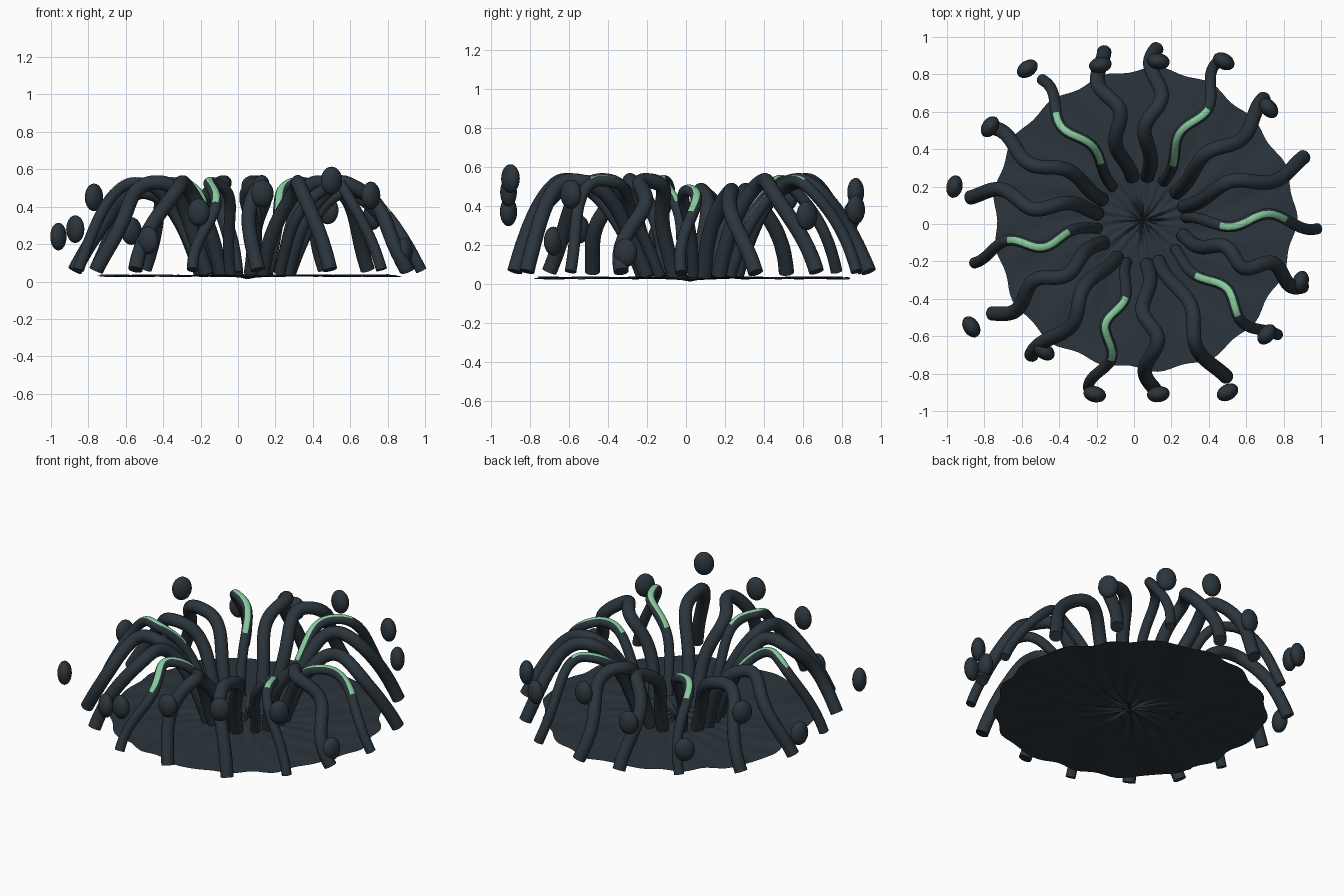
import bpy, bmesh, math
from mathutils import Vector

if "Cube" in bpy.data.objects:
    bpy.data.objects.remove(bpy.data.objects["Cube"])

CENTRE = Vector((.04, .02, 0))


def material(name, rgb):
    m = bpy.data.materials.new(name)
    m.diffuse_color = (*rgb, 1)
    m.use_nodes = True
    m.node_tree.nodes["Principled BSDF"].inputs["Base Color"].default_value = m.diffuse_color
    return m


SLATE = material("dark_slate", (0.024, 0.036, 0.046))
GREEN = material("mint_green", (0.24, 0.60, 0.34))


def finish(name, bm, mats):
    me = bpy.data.meshes.new(name)
    bm.to_mesh(me)
    bm.free()
    for m in mats:
        me.materials.append(m)
    ob = bpy.data.objects.new(name, me)
    bpy.context.collection.objects.link(ob)
    bpy.ops.object.select_all(action='DESELECT')
    bpy.context.view_layer.objects.active = ob
    ob.select_set(True)
    bpy.ops.object.shade_smooth_by_angle(angle=math.radians(40))
    return ob


def arch(f, top):
    """Height share along an arm: steep rise to the top, then a droop."""
    if f < top:
        return .08 + .92 * (1 - (1 - f / top) ** 2.2)
    return 1 - .88 * ((f - top) / (1 - top)) ** 1.8


def arm(name, angle, crest, period, shift, tip, thick, peak, top, stripe, n=64, sides=16):
    out = Vector((math.cos(angle), math.sin(angle), 0))
    across = Vector((-out.y, out.x, 0))
    path, reach = [], []
    for i in range(n):
        f = (i / (n - 1)) ** 1.2
        r = .24 + (tip - .24) * f
        sway = shift * f + .04 * min(1, r / .6) * math.cos(math.tau * (r - crest) / period)
        path.append(CENTRE + out * r + across * sway + Vector((0, 0, peak * arch(f, top))))
        reach.append(r)
    bm = bmesh.new()
    rings = []
    for i, p in enumerate(path):
        t = (path[min(i + 1, n - 1)] - path[max(i - 1, 0)]).normalized()
        side = Vector((t.y, -t.x, 0)).normalized()
        up = side.cross(t)
        rings.append([bm.verts.new(p + thick * (side * math.cos(a) + up * math.sin(a)))
                      for a in (math.tau * (k + .5) / sides for k in range(sides))])
    for i in range(n - 1):
        for k in range(sides):
            j = (k + 1) % sides
            f = bm.faces.new((rings[i][k], rings[i][j], rings[i + 1][j], rings[i + 1][k]))
            # narrow stripe along the crest of the arm
            if stripe and stripe[0] < reach[i] < stripe[1] and abs((k + 1) / sides - .25) < .1:
                f.material_index = 1
    bm.faces.new(rings[0])
    bm.faces.new(rings[-1])
    bmesh.ops.recalc_face_normals(bm, faces=bm.faces)
    finish(name, bm, (SLATE, GREEN))


# Wavy arms, evenly fanned: sway crest, sway period, sideways shift, tip reach
ARMS = [(.68, .45, -.01, .94), (.50, .48, -.03, .93), (.47, .45, 0, .92), (.49, .41, -.02, .95),
        (.48, .37, -.01, .92), (.77, .36, -.02, .92), (.66, .42, 0, .92), (.67, .44, .03, .94),
        (.97, .40, .02, .92), (.53, .39, .02, .92), (.48, .35, .02, .94), (.67, .45, 0, .93),
        (.75, .34, .01, .94), (.64, .34, -.02, .90), (.50, .50, 0, .95), (.57, .40, 0, .95),
        (.46, .28, 0, .93)]
# Striped arms and the reach covered by each stripe
STRIPES = {0: (.43, .75), 3: (.35, .67), 6: (.39, .71), 9: (.41, .70), 12: (.43, .74), 15: (.42, .71)}
for i, (crest, period, shift, tip) in enumerate(ARMS):
    stripe = STRIPES.get(i)
    top = .62 if i in (13, 14, 15) else .54 if i in (3, 5, 6, 7, 9) else .47
    arm(f"arm_{i + 1}", math.tau * i / len(ARMS), crest, period, shift, tip,
        .030 if stripe else .039, .48 if i in (0, 1, 7, 8) else .53, top, stripe)

# Floating oval beads, broad side facing outward
BEADS = [(-.57, .83, .27), (-.18, .85, .35), (.13, .87, .47), (.48, .87, .38), (.72, .62, .35),
         (-.77, .52, .45), (-.96, .20, .24), (-.87, -.55, .28), (-.48, -.68, .22), (-.21, -.91, .37),
         (.13, -.91, .47), (.50, -.90, .54), (.71, -.59, .46), (.89, -.31, .16)]
for i, pos in enumerate(BEADS):
    bm = bmesh.new()
    bmesh.ops.create_uvsphere(bm, u_segments=20, v_segments=12, radius=1)
    bmesh.ops.scale(bm, vec=(.043, .061, .074), verts=bm.verts)
    ob = finish(f"bead_{i + 1}", bm, (SLATE,))
    ob.location = pos
    ob.rotation_euler.z = math.atan2(pos[1], pos[0])

# Thin base sheet with a scalloped rim and radial wrinkles
bm = bmesh.new()
SEG, RINGS = 136, 18
hub = bm.verts.new((.05, .02, .012))
rows = []
for j in range(1, RINGS + 1):
    f = j / RINGS
    row = []
    for k in range(SEG):
        a = math.tau * k / SEG
        r = f * (.803 + f ** 4 * .012 * (math.cos(17 * a) + math.sin(5 * a + 1)))
        z = .031 + .005 * f * math.sin(9 * a + 5 * f) + .003 * math.sin(23 * a - 9 * f)
        z += .012 * math.exp(-f * 7) * math.sin(13 * a + 2 * math.sin(3 * a))
        row.append(bm.verts.new((.05 + r * math.cos(a), .02 + r * math.sin(a), z)))
    rows.append(row)
for k in range(SEG):
    n = (k + 1) % SEG
    bm.faces.new((hub, rows[0][k], rows[0][n]))
    for a, b in zip(rows, rows[1:]):
        bm.faces.new((a[k], b[k], b[n], a[n]))
finish("base_sheet", bm, (SLATE,))
